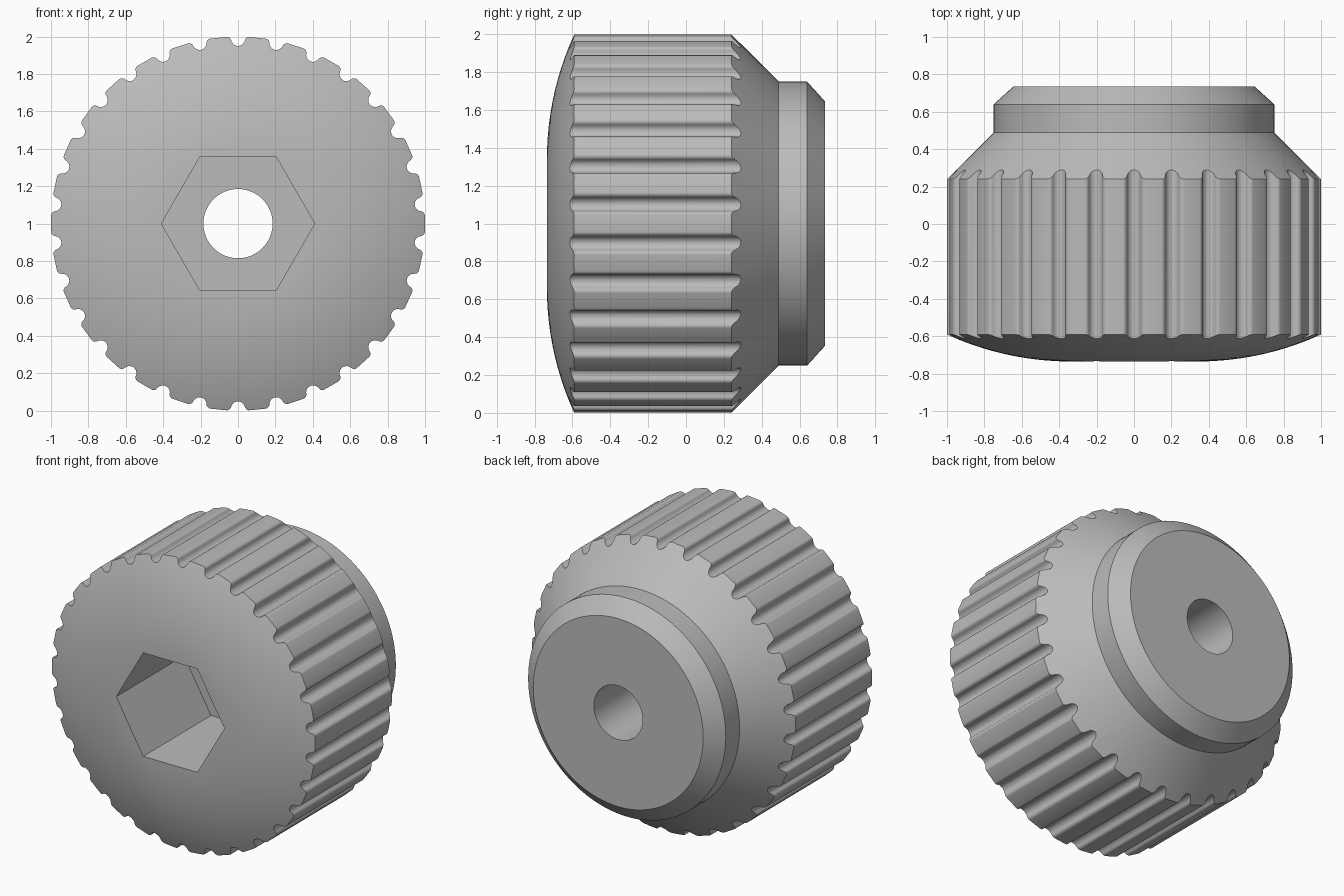
import bpy, bmesh
from math import sin, cos, acos, asin, pi, radians

cube = bpy.data.objects.get("Cube")
if cube:
    bpy.data.objects.remove(cube, do_unlink=True)

grey = bpy.data.materials.new("mid grey")
grey.use_nodes = True
COLOUR = (0.5, 0.5, 0.5, 1)
grey.diffuse_color = COLOUR
grey.node_tree.nodes["Principled BSDF"].inputs["Base Color"].default_value = COLOUR


def circle(sides, offset=0.0):
    """Unit outline as (radius, angle) pairs."""
    return [(1.0, offset + 2 * pi * i / sides) for i in range(sides)]


def solid(name, outline, sections):
    """Loft an outline through (scale, y) sections along the knob axis."""
    bm = bmesh.new()
    rings = [[bm.verts.new((s * r * sin(a), y, 1 + s * r * cos(a))) for r, a in outline]
             for s, y in sections]
    n = len(outline)
    for lower, upper in zip(rings, rings[1:]):
        for i in range(n):
            j = (i + 1) % n
            bm.faces.new((lower[i], lower[j], upper[j], upper[i]))
    bm.faces.new(rings[0])
    bm.faces.new(rings[-1])
    bmesh.ops.recalc_face_normals(bm, faces=bm.faces)
    mesh = bpy.data.meshes.new(name)
    bm.to_mesh(mesh)
    bm.free()
    mesh.materials.append(grey)
    obj = bpy.data.objects.new(name, mesh)
    bpy.context.collection.objects.link(obj)
    return obj


def combine(target, tool, operation):
    """Apply a boolean and discard the tool."""
    mod = target.modifiers.new("cut", "BOOLEAN")
    mod.operation = operation
    mod.solver = "EXACT"
    mod.object = tool
    bpy.context.view_layer.objects.active = target
    bpy.ops.object.modifier_apply(modifier=mod.name)
    bpy.data.objects.remove(tool, do_unlink=True)


# Turned body: flat-centred dome, rear cone, collar and chamfer
FRONT, FLAT, DOME = -0.735, 0.34, 1.58
tip = asin((1.05 - FLAT) / DOME)
profile = [(FLAT + DOME * sin(tip * k / 12), FRONT + DOME * (1 - cos(tip * k / 12)))
           for k in range(13)]
profile += [(1.05, 0.19), (0.75, 0.49), (0.75, 0.64), (0.645, 0.735)]
knob = solid("knob", circle(120), profile)

# Fluted grip outline: round-bottomed grooves with rounded shoulders
GROOVES, DEPTH, ROOT, SHOULDER, STEPS = 30, 0.05, 0.038, 0.024, 5
sweep = acos(1 - DEPTH / (ROOT + SHOULDER))
half = []
for k in range(STEPS + 1):
    t = sweep * k / STEPS
    half.append((ROOT * sin(t), DEPTH - ROOT * (1 - cos(t))))
for k in range(STEPS - 1, -1, -1):
    t = sweep * k / STEPS
    half.append(((ROOT + SHOULDER) * sin(sweep) - SHOULDER * sin(t), SHOULDER * (1 - cos(t))))
groove = [(-x, d) for x, d in reversed(half[1:])] + half
flutes = [(1 - d, 2 * pi * g / GROOVES + x) for g in range(GROOVES) for x, d in groove]
combine(knob, solid("flutes", flutes, [(1, -1), (1, 1)]), "INTERSECT")

# Through bore and hexagonal front pocket
combine(knob, solid("bore", circle(64), [(0.185, -1), (0.185, 1)]), "DIFFERENCE")
combine(knob, solid("hex_pocket", circle(6, pi / 6), [(0.41, -1), (0.41, 0.0)]), "DIFFERENCE")

bpy.ops.object.select_all(action="DESELECT")
knob.select_set(True)
bpy.context.view_layer.objects.active = knob
bpy.ops.object.shade_smooth_by_angle(angle=radians(25))
